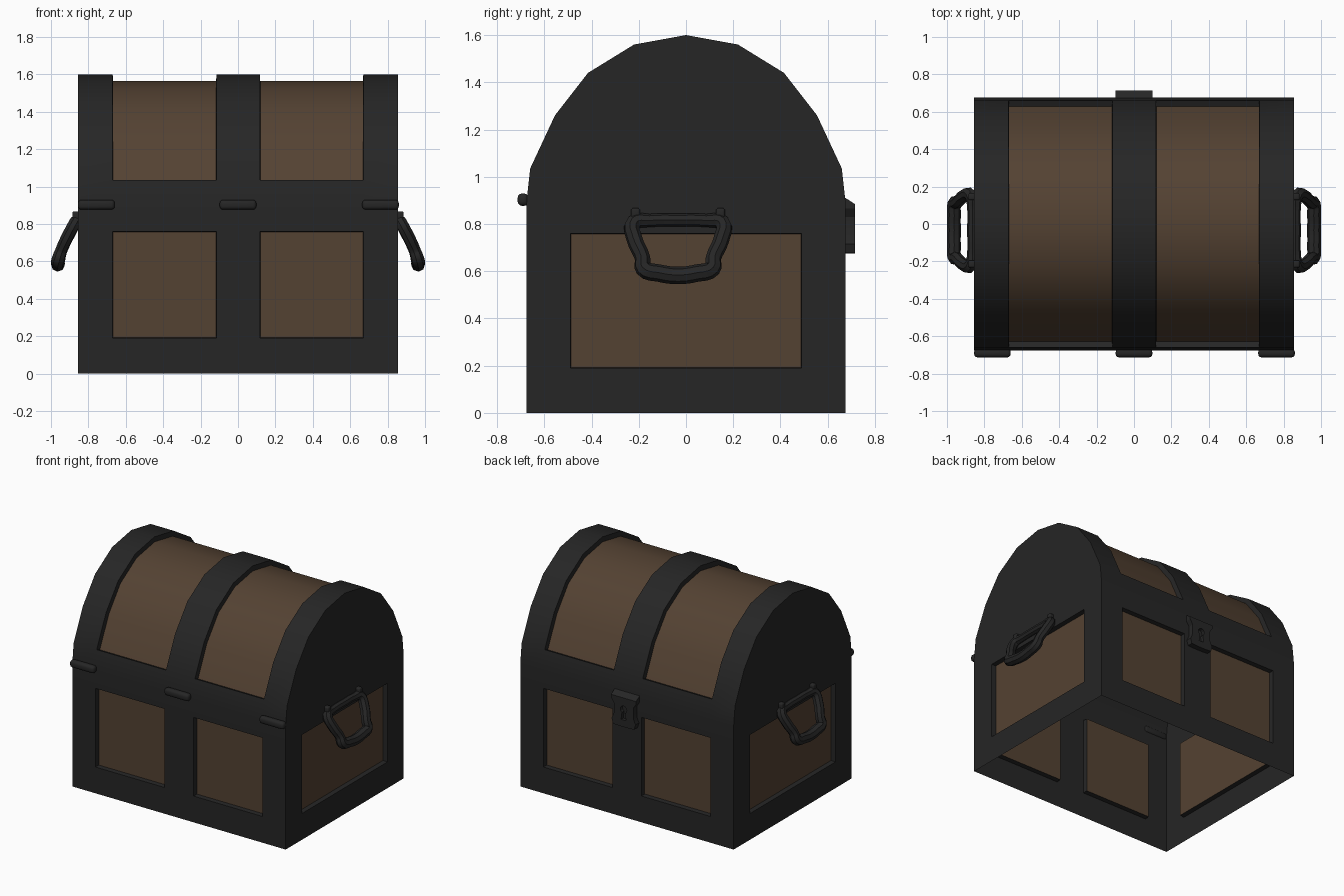
import bpy
import bmesh
from math import sin, cos, radians

if "Cube" in bpy.data.objects:
    bpy.data.objects.remove(bpy.data.objects["Cube"])


def make_material(name, rgb):
    mat = bpy.data.materials.new(name)
    mat.use_nodes = True
    mat.diffuse_color = (*rgb, 1)
    mat.node_tree.nodes["Principled BSDF"].inputs["Base Color"].default_value = (*rgb, 1)
    return mat


IRON = make_material("dark_iron", (0.019, 0.019, 0.019))
WOOD = make_material("brown_wood", (0.088, 0.054, 0.032))


def add_object(name, bm, mats=(IRON,), smooth=True):
    mesh = bpy.data.meshes.new(name)
    bm.to_mesh(mesh)
    bm.free()
    for mat in mats:
        mesh.materials.append(mat)
    obj = bpy.data.objects.new(name, mesh)
    bpy.context.collection.objects.link(obj)
    if smooth:
        shade(obj)
    return obj


def shade(obj):
    bpy.ops.object.select_all(action='DESELECT')
    obj.select_set(True)
    bpy.context.view_layer.objects.active = obj
    bpy.ops.object.shade_smooth_by_angle(angle=radians(32))


def rounded_box(name, centre, size, bevel):
    bm = bmesh.new()
    bmesh.ops.create_cube(bm, size=1)
    for v in bm.verts:
        v.co = [c + s * p for c, s, p in zip(centre, size, v.co)]
    bmesh.ops.bevel(bm, geom=bm.edges[:], offset=bevel, segments=3,
                    profile=0.5, affect='EDGES')
    return add_object(name, bm)


def prism(outline, y0, y1):
    """Closed solid from an x-z outline, extruded along y."""
    bm = bmesh.new()
    face = bm.faces.new([bm.verts.new((x, y0, z)) for x, z in outline])
    new = bmesh.ops.extrude_face_region(bm, geom=[face])["geom"]
    for v in new:
        if isinstance(v, bmesh.types.BMVert):
            v.co.y = y1
    bmesh.ops.recalc_face_normals(bm, faces=bm.faces)
    return bm


# Chest shell: arched profile swept in strips, open underneath
HALF_X, HALF_Y, DEPTH = 0.855, 0.675, 0.035
LOW, HIGH, RIM, PANEL_Y = 0.19, 0.76, 0.9, 0.49
wall = [(HALF_Y, 0), (HALF_Y, LOW), (HALF_Y, HIGH), (HALF_Y, RIM)]
arch = [(0.66, 1.035), (0.555, 1.26), (0.415, 1.44), (0.22, 1.56)]
side = wall + arch
profile = [(-y, z) for y, z in side] + [(0, 1.6)] + side[::-1]
stations = [-HALF_X, -0.67, -0.115, 0.117, 0.67, HALF_X]

bm = bmesh.new()
grid = [[bm.verts.new((x, y, z)) for y, z in profile] for x in stations]
panels = []
last = len(profile) - 1
for i in range(len(stations) - 1):
    front, back, lid = [], [], []
    for j in range(last):
        f = bm.faces.new((grid[i][j], grid[i + 1][j],
                          grid[i + 1][j + 1], grid[i][j + 1]))
        if j == 1:
            front.append(f)
        elif j == last - 2:
            back.append(f)
        elif 4 <= j < last - 4:
            lid.append(f)
    if i in (1, 3):
        panels += [front, back, lid]

# End walls with one framed panel each
ys = [-HALF_Y, -PANEL_Y, PANEL_Y, HALF_Y]
for x in (-HALF_X, HALF_X):
    cells = [[bm.verts.new((x, y, z)) for y in ys] for _, z in wall]
    for r in range(3):
        for c in range(3):
            f = bm.faces.new((cells[r][c], cells[r][c + 1],
                              cells[r + 1][c + 1], cells[r + 1][c]))
            if r == c == 1:
                panels.append([f])
    crown = [bm.verts.new((x, y, z)) for y, z in profile[4:-4]]
    bm.faces.new(cells[3] + crown[::-1])
bmesh.ops.remove_doubles(bm, verts=bm.verts, dist=0.0005)
bmesh.ops.recalc_face_normals(bm, faces=bm.faces)
top = max(bm.faces, key=lambda f: f.calc_center_median().z)
if top.normal.z < 0:
    bmesh.ops.reverse_faces(bm, faces=bm.faces[:])

# Recessed wooden panels
for faces in panels:
    bmesh.ops.inset_region(bm, faces=faces, thickness=0.002, depth=-DEPTH,
                           use_even_offset=True, use_boundary=True)
    for f in faces:
        f.material_index = 1
add_object("chest_shell", bm, (IRON, WOOD))

# Hinge barrels across the front
for label, x in (("right", -0.757), ("middle", 0), ("left", 0.762)):
    rounded_box("hinge_" + label, (x, -0.69, 0.903), (0.196, 0.046, 0.052), 0.018)

# Lock plate on the back with a keyhole
half = [(0.1, 0.92), (0.1, 0.865), (0.078, 0.83), (0.078, 0.755),
        (0.096, 0.715), (0.085, 0.678), (0.04, 0.675)]
bm = prism(half + [(-x, z) for x, z in half[::-1]], 0.66, 0.715)
for v in bm.verts:
    if v.co.z > 0.91 and v.co.y > 0.7:
        v.co.z = 0.885
lock = add_object("lock_plate", bm)
hole = [(0.026 * sin(radians(a)), 0.8 + 0.026 * cos(radians(a)))
        for a in range(-150, 151, 30)]
hole += [(0.02, 0.725), (-0.02, 0.725)]
cutter = add_object("keyhole_cutter", prism(hole, 0.69, 0.75), smooth=False)
cutter.hide_render = True
cut = lock.modifiers.new("keyhole", 'BOOLEAN')
cut.operation = 'DIFFERENCE'
cut.solver = 'EXACT'
cut.object = cutter
bpy.context.view_layer.objects.active = lock
bpy.ops.object.modifier_apply(modifier=cut.name)
bpy.data.objects.remove(cutter)

# Hanging handles: (side offset, height, distance from centre, thickness)
HANDLE_Y = -0.034
loop = [(0.12, 0.815, 0.864, 0.028), (0.187, 0.805, 0.872, 0.034),
        (0.182, 0.73, 0.912, 0.034), (0.15, 0.655, 0.946, 0.033),
        (0.145, 0.612, 0.96, 0.037), (0.08, 0.592, 0.963, 0.037)]
ring = ([(0, 0.817, 0.864, 0.028)] + loop + [(0, 0.582, 0.963, 0.037)]
        + [(-d, z, x, r) for d, z, x, r in loop[::-1]])
for label, s in (("left", 1), ("right", -1)):
    curve = bpy.data.curves.new("handle_" + label, 'CURVE')
    curve.dimensions = '3D'
    curve.bevel_depth = 1
    curve.bevel_resolution = 2
    curve.resolution_u = 4
    spline = curve.splines.new('BEZIER')
    spline.bezier_points.add(len(ring) - 1)
    spline.use_cyclic_u = True
    for p, (d, z, x, r) in zip(spline.bezier_points, ring):
        p.co = (s * x, HANDLE_Y + d, z)
        p.radius = r
        p.handle_left_type = p.handle_right_type = 'AUTO'
    curve.materials.append(IRON)
    handle = bpy.data.objects.new("handle_" + label, curve)
    bpy.context.collection.objects.link(handle)
    bpy.ops.object.select_all(action='DESELECT')
    handle.select_set(True)
    bpy.context.view_layer.objects.active = handle
    bpy.ops.object.convert(target='MESH')
    shade(bpy.context.object)

    # Mounting lugs above the handle
    for end, d in (("front", -0.18), ("back", 0.18)):
        rounded_box(f"handle_lug_{label}_{end}", (s * 0.866, HANDLE_Y + d, 0.845),
                    (0.04, 0.038, 0.045), 0.01)
